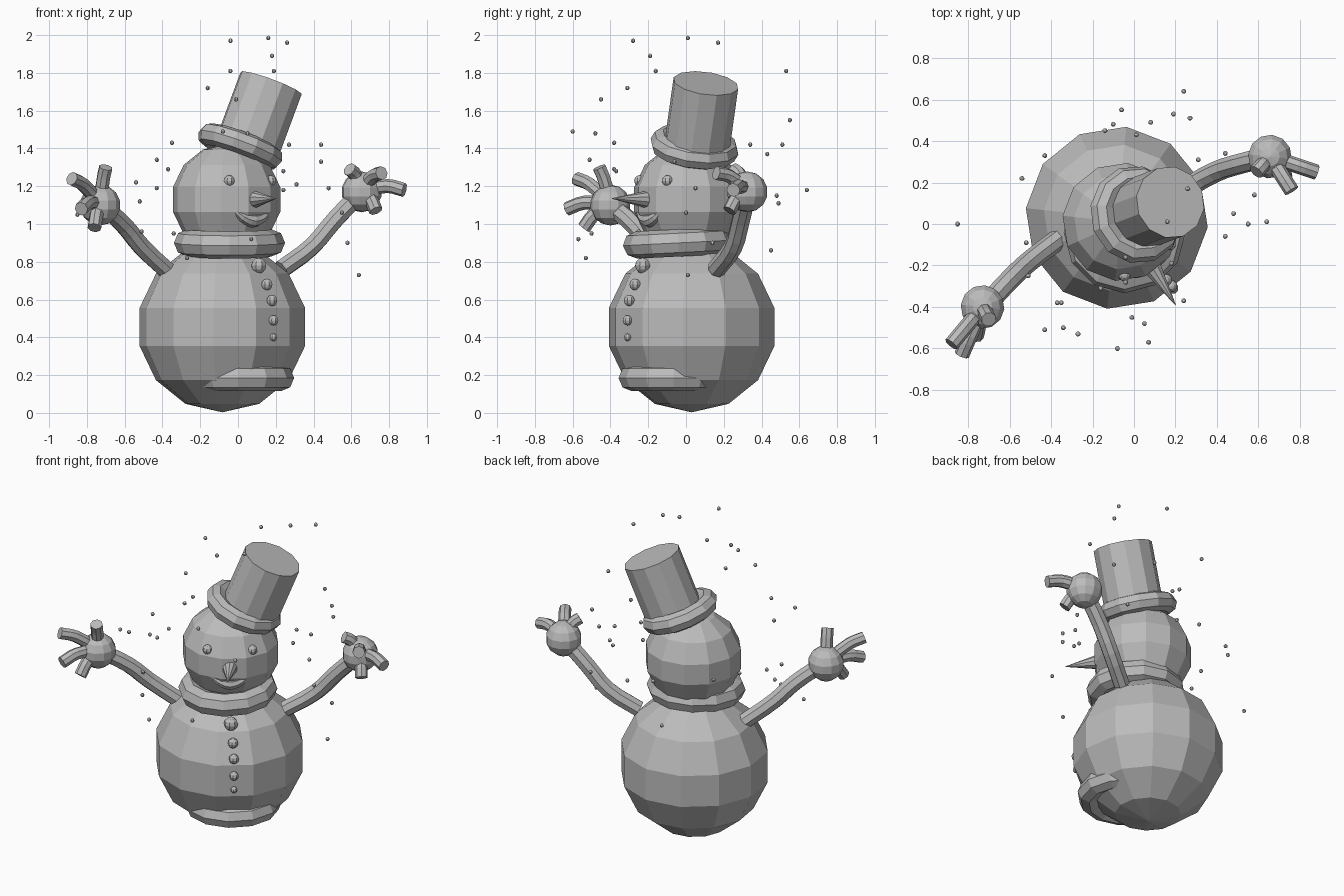
import bpy
from math import radians, sin, cos
from mathutils import Vector

old = bpy.data.objects.get("Cube")
if old:
    bpy.data.objects.remove(old, do_unlink=True)

grey = bpy.data.materials.new("plain_grey")
grey.use_nodes = True
grey.diffuse_color = (0.5, 0.5, 0.5, 1)
grey.node_tree.nodes["Principled BSDF"].inputs["Base Color"].default_value = (0.5, 0.5, 0.5, 1)


def finish(name):
    ob = bpy.context.object
    ob.name = name
    ob.data.materials.clear()
    ob.data.materials.append(grey)
    return ob


def ball(name, centre, radius, segments=12, rings=7, turn=24):
    bpy.ops.mesh.primitive_uv_sphere_add(segments=segments, ring_count=rings, radius=radius,
                                         location=centre, rotation=(0, 0, radians(turn)))
    return finish(name)


def ring(name, centre, major, minor, axis=(0, 0, 1)):
    rot = Vector(axis).to_track_quat('Z', 'Y').to_euler()
    bpy.ops.mesh.primitive_torus_add(location=centre, rotation=rot, major_radius=major,
                                     minor_radius=minor, major_segments=12, minor_segments=8)
    return finish(name)


def cone(name, start, end, r1, r2, sides=12):
    a, b = Vector(start), Vector(end)
    rot = (b - a).to_track_quat('Z', 'Y').to_euler()
    bpy.ops.mesh.primitive_cone_add(vertices=sides, radius1=r1, radius2=r2, depth=(b - a).length,
                                    location=(a + b) / 2, rotation=rot)
    return finish(name)


def tube(name, points, radius, taper=None, steps=3):
    curve = bpy.data.curves.new(name, 'CURVE')
    curve.dimensions = '3D'
    curve.bevel_depth = radius
    curve.bevel_resolution = 2
    curve.use_fill_caps = True
    spline = curve.splines.new('BEZIER')
    spline.resolution_u = steps
    spline.use_smooth = False
    spline.bezier_points.add(len(points) - 1)
    for i, p in enumerate(points):
        bp = spline.bezier_points[i]
        bp.co = p
        bp.handle_left_type = bp.handle_right_type = 'AUTO'
        if taper:
            bp.radius = taper[i]
    ob = bpy.data.objects.new(name, curve)
    bpy.context.collection.objects.link(ob)
    bpy.ops.object.select_all(action='DESELECT')
    ob.select_set(True)
    bpy.context.view_layer.objects.active = ob
    bpy.ops.object.convert(target='MESH')
    return finish(name)


# Body, scarf and the roll at the base
ball("body", (-0.083, 0.03, 0.455), 0.452)
ring("scarf", (-0.045, -0.04, 0.9), 0.222, 0.072, (0, -0.05, 1))
ring("base_roll", (0.005, -0.065, 0.185), 0.222, 0.07)

# Head
HEAD = Vector((-0.06, 0.01, 1.13))
ball("head", HEAD, 0.293)


def on_head(yaw, pitch, r):
    a, p = radians(yaw + 34), radians(pitch)
    return HEAD + r * Vector((sin(a) * cos(p), -cos(a) * cos(p), sin(p)))


for side, yaw in (("right", -31), ("left", 31)):
    ball(side + "_eye", on_head(yaw, 21, 0.275), 0.03, 8, 6)
cone("nose", on_head(0, 0, 0.26), (0.2, -0.39, 1.135), 0.047, 0.002, 10)
mouth = [on_head(yaw, -24 + 17 * (yaw / 30) ** 2, 0.272) for yaw in (-30, -15, 0, 15, 30)]
tube("mouth", mouth, 0.038, (0.1, 0.7, 1, 0.7, 0.1))

# Tilted hat
axis = Vector((0.37, 0.14, 1)).normalized()
crown = Vector((0.175, 0.105, 1.745))
cone("hat_crown", crown - axis * 0.38, crown, 0.175, 0.175)
ring("hat_brim", (0.012, 0.045, 1.41), 0.178, 0.06, axis)

# Buttons
for x, y, z, r in ((0.11, -0.23, 0.78, 0.042), (0.153, -0.27, 0.68, 0.031),
                   (0.18, -0.3, 0.595, 0.03), (0.188, -0.31, 0.49, 0.027),
                   (0.188, -0.31, 0.4, 0.02)):
    ball("button", (x, y, z), r, 8, 6)

# Arms, hands and curled fingers
LIMBS = {
    "right": ([(-0.36, -0.07, 0.74), (-0.51, -0.185, 0.88), (-0.6, -0.27, 0.99), (-0.72, -0.4, 1.1)],
              [(-0.7, -0.46, 1.3), (-0.88, -0.58, 1.24), (-0.83, -0.63, 1.08), (-0.76, -0.54, 0.98)]),
    "left": ([(0.23, 0.16, 0.76), (0.39, 0.25, 0.88), (0.51, 0.29, 1.02), (0.655, 0.325, 1.17)],
             [(0.59, 0.25, 1.29), (0.76, 0.16, 1.27), (0.88, 0.25, 1.18), (0.73, 0.23, 1.07)]),
}
for side, (path, tips) in LIMBS.items():
    tube(side + "_arm", path, 0.05)
    hand = Vector(path[-1]) + Vector((-0.01 if side == "right" else 0, 0, 0))
    ball(side + "_hand", hand, 0.108)
    for tip in tips:
        tip = Vector(tip)
        bend = hand.lerp(tip, 0.6) + Vector((0, 0, 0.025))
        tube(side + "_finger", (hand, bend, tip), 0.037)

# Falling snow
FLAKES = [
    (-.04, -.28, 1.97), (.16, .01, 1.985), (.26, .17, 1.96), (.18, -.19, 1.89), (-.04, -.16, 1.81),
    (.19, .53, 1.81), (-.16, -.31, 1.72), (-.01, -.45, 1.66), (-.08, -.6, 1.49), (.05, -.48, 1.48),
    (-.35, -.38, 1.43), (.44, .34, 1.42), (.27, .51, 1.42), (-.43, -.51, 1.34), (-.37, -.38, 1.29),
    (.44, -.06, 1.33), (.24, -.37, 1.28), (-.54, .22, 1.22), (-.43, .33, 1.19), (-.52, -.09, 1.12),
    (.24, .64, 1.18), (.48, .05, 1.19), (.31, .31, 1.21), (.55, 0, 1.06), (-.51, -.25, .96),
    (-.34, -.5, .95), (-.27, -.53, .82), (.64, .01, .73), (.58, .14, .9), (.07, -.57, .92),
    (-.85, 0, 1.05), (-.06, .55, 1.55), (-.1, .48, 1.15), (.08, .49, 1.11), (-.14, .45, .86),
    (.01, .43, 1.37)]
for spot in FLAKES:
    ball("snowflake", spot, 0.012, 8, 6)
